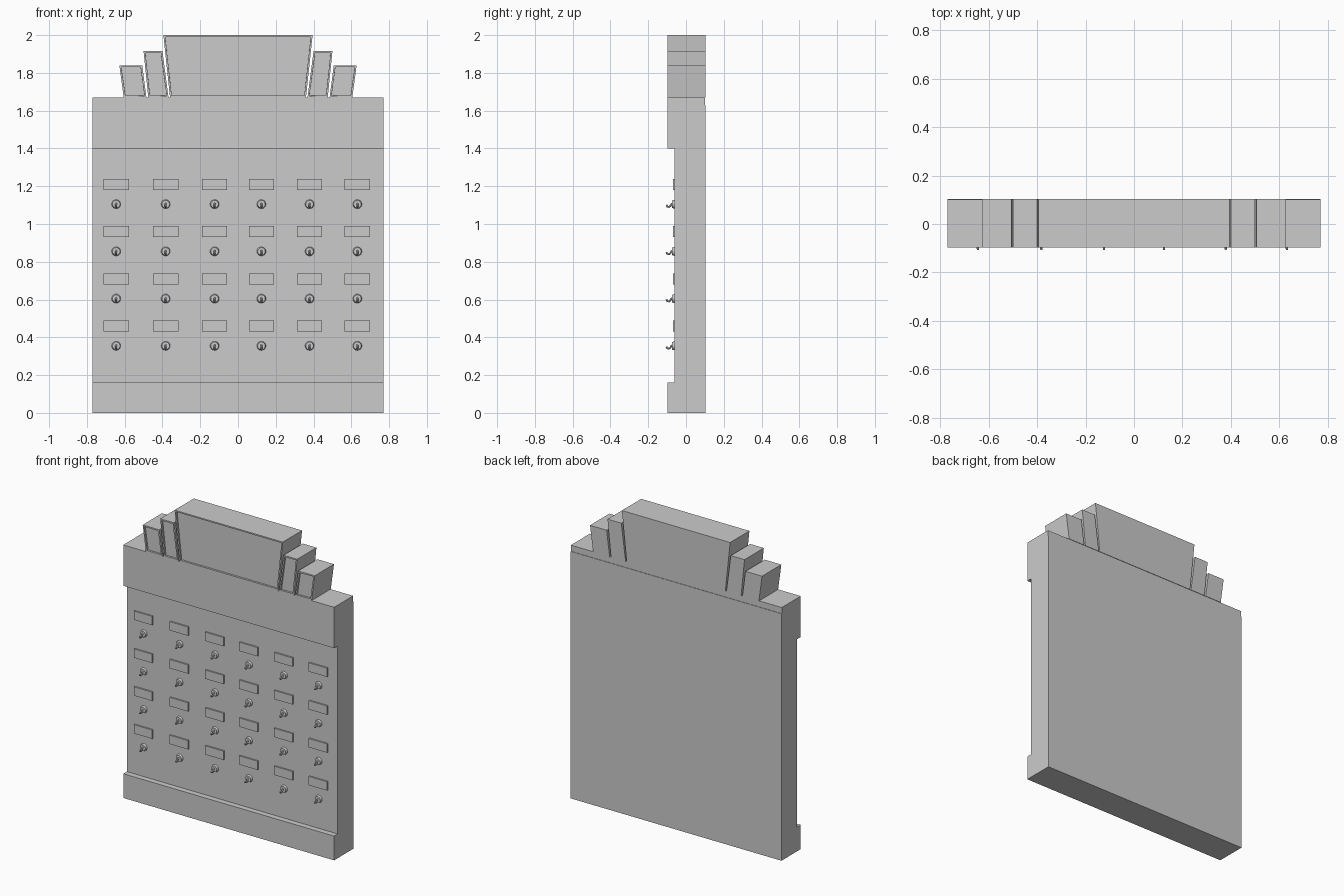
import bpy, bmesh
from math import pi
from mathutils import Matrix, Vector

if "Cube" in bpy.data.objects:
    bpy.data.objects.remove(bpy.data.objects["Cube"])


def add_object(name, bm):
    bmesh.ops.recalc_face_normals(bm, faces=bm.faces)
    me = bpy.data.meshes.new(name)
    bm.to_mesh(me)
    bm.free()
    ob = bpy.data.objects.new(name, me)
    bpy.context.collection.objects.link(ob)
    return ob


def prism(points, offset):
    """Extrude a closed outline; returns the bmesh and its starting face."""
    bm = bmesh.new()
    face = bm.faces.new([bm.verts.new(p) for p in points])
    ext = bmesh.ops.extrude_face_region(bm, geom=[face], use_keep_orig=True)
    verts = [g for g in ext["geom"] if isinstance(g, bmesh.types.BMVert)]
    bmesh.ops.translate(bm, verts=verts, vec=offset)
    bmesh.ops.recalc_face_normals(bm, faces=bm.faces)
    return bm, face


# Board: side profile with projecting plinth and header
HALF, FRONT, PANEL, BACK = 0.77, -0.097, -0.06, 0.104
profile = [(FRONT, 0), (BACK, 0), (BACK, 1.63), (BACK - 0.003, 1.63),
           (BACK - 0.003, 1.67), (FRONT, 1.67), (FRONT, 1.40),
           (PANEL, 1.40), (PANEL, 0.16), (FRONT, 0.16)]
bm, _ = prism([(-HALF, y, z) for y, z in profile], (2 * HALF, 0, 0))
add_object("board", bm)


# Stepped crest: flared blocks with a recessed front panel
def crest(name, top_l, top_r, bot_l, bot_r, top):
    pts = [(bot_l, FRONT, 1.67), (bot_r, FRONT, 1.67),
           (top_r, FRONT, top), (top_l, FRONT, top)]
    bm, face = prism(pts, (0, BACK - FRONT, 0))
    bmesh.ops.inset_region(bm, faces=[face], thickness=0.013)
    bmesh.ops.inset_region(bm, faces=[face], thickness=0.0005, depth=-0.012)
    add_object(name, bm)


crest("crest_center", -0.395, 0.395, -0.36, 0.36, 2.0)
for side, s in (("left", -1), ("right", 1)):
    for name, x in (("inner", (0.40, 0.50, 0.368, 0.475, 1.915)),
                    ("outer", (0.507, 0.628, 0.485, 0.605, 1.84))):
        a, b, c, d = (s * v for v in x[:4])
        if s < 0:
            a, b, c, d = b, a, d, c
        crest(f"crest_{name}_{side}", a, b, c, d, x[4])

# Label plate mesh
bm = bmesh.new()
bmesh.ops.create_cube(bm, size=1, matrix=Matrix.Diagonal((0.134, 0.02, 0.058, 1)))
plate = add_object("label_plate", bm)

# Hook: round base with a curved round-section arm
bm = bmesh.new()
bmesh.ops.create_cone(bm, cap_ends=True, segments=20, radius1=0.025, radius2=0.02,
                      depth=0.016, matrix=Matrix.Rotation(pi / 2, 4, "X"))
arm = [(0, 0.006), (-0.012, 0.001), (-0.018, -0.010), (-0.025, -0.015),
       (-0.034, -0.013), (-0.039, -0.004)]
rings = []
for i, (y, z) in enumerate(arm):
    a, b = arm[max(i - 1, 0)], arm[min(i + 1, len(arm) - 1)]
    n = Vector((0, -(b[1] - a[1]), b[0] - a[0])).normalized()
    side = Vector((1, 0, 0))
    ring = []
    for k in range(8):
        rot = Matrix.Rotation(k * pi / 4, 3, side.cross(n))
        ring.append(bm.verts.new(Vector((0, y, z)) + rot @ side * 0.005))
    rings.append(ring)
for r0, r1 in zip(rings, rings[1:]):
    for k in range(8):
        bm.faces.new((r0[k], r0[k - 1], r1[k - 1], r1[k]))
bm.faces.new(rings[0])
bm.faces.new(rings[-1])
hook = add_object("hook", bm)
for ob in (hook,):
    bpy.context.view_layer.objects.active = ob
    ob.select_set(True)
    bpy.ops.object.shade_smooth_by_angle(angle=0.7)


# Grid of label plates and hooks
def place(source, name, loc, first):
    ob = source if first else source.copy()
    if not first:
        bpy.context.collection.objects.link(ob)
    ob.name = name
    ob.location = loc


first = True
for r, z in enumerate((1.21, 0.96, 0.71, 0.46)):
    for c, x in enumerate((-0.645, -0.383, -0.124, 0.124, 0.379, 0.632)):
        place(plate, f"label_plate_{r}_{c}", (x, PANEL, z), first)
        place(hook, f"hook_{r}_{c}", (x, PANEL - 0.005, z - 0.105), first)
        first = False
